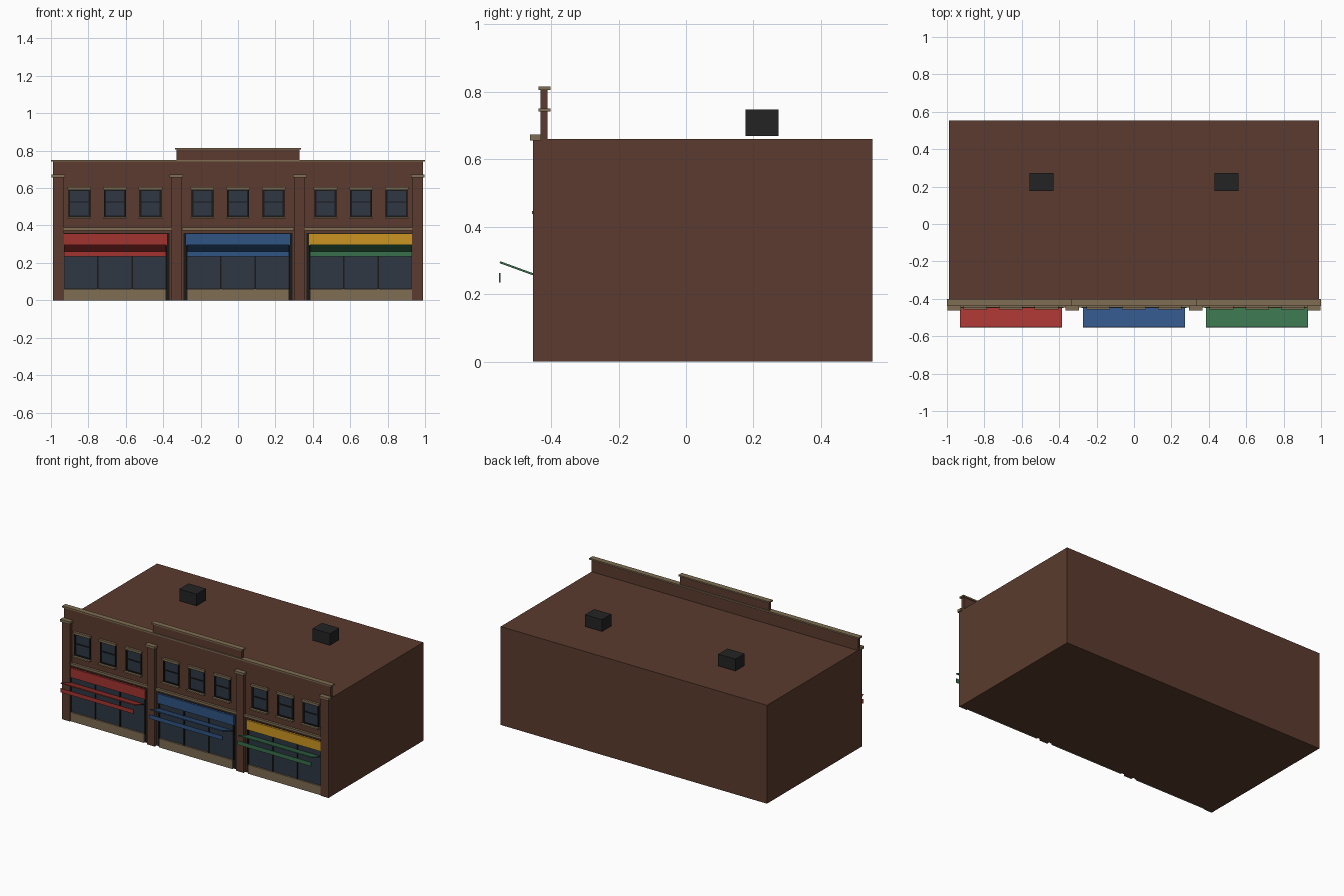
import bpy
import bmesh
import math
from mathutils import Matrix, Vector

cube = bpy.data.objects.get("Cube")
if cube:
    bpy.data.objects.remove(cube, do_unlink=True)


def material(name, *srgb):
    def linear(v):
        v /= 255
        return v / 12.92 if v <= 0.04045 else ((v + 0.055) / 1.055) ** 2.4
    color = [linear(v) for v in srgb] + [1]
    m = bpy.data.materials.new(name)
    m.use_nodes = True
    m.diffuse_color = color
    m.node_tree.nodes["Principled BSDF"].inputs["Base Color"].default_value = color
    return m


brick = material("brick", 91, 59, 46)
stone = material("tan stone", 126, 109, 82)
frame = material("dark frame", 26, 26, 27)
glass = material("glass", 46, 55, 68)
metal = material("roof unit metal", 36, 36, 36)
red = material("red", 162, 52, 47)
blue = material("blue", 48, 84, 132)
green = material("green", 56, 112, 76)
yellow = material("yellow", 203, 149, 33)


def boxes(name, mat, *spans):
    """One object made of boxes, each given as x, y and z ranges."""
    bm = bmesh.new()
    for span in spans:
        centre = Vector([(a + b) / 2 for a, b in span])
        size = Vector([b - a for a, b in span])
        bmesh.ops.create_cube(bm, size=1, matrix=Matrix.Translation(centre) @ Matrix.Diagonal(size).to_4x4())
    mesh = bpy.data.meshes.new(name)
    bm.to_mesh(mesh)
    bm.free()
    mesh.materials.append(mat)
    obj = bpy.data.objects.new(name, mesh)
    bpy.context.collection.objects.link(obj)
    return obj


def around(centre, half):
    return (centre - half, centre + half)


WALL = -0.432   # front face of the facade
BACK = -0.41    # rear face of the facade
EDGE = 0.988

# Building shell, parapet and copings
boxes("building_body", brick, ((-EDGE, EDGE), (BACK, 0.553), (0, 0.66)))
boxes("front_wall", brick, ((-EDGE, EDGE), (WALL, BACK), (0, 0.741)))
boxes("raised_parapet", brick, ((-0.33, 0.33), (WALL, BACK), (0.741, 0.806)))
cap_y = (-0.438, -0.402)
boxes("parapet_coping", stone, ((-1, 1), cap_y, (0.741, 0.751)))
boxes("raised_coping", stone, ((-0.338, 0.338), cap_y, (0.806, 0.815)))

# Pilasters with stone caps
for i, x in enumerate((-0.96, -0.33, 0.33, 0.96)):
    boxes(f"pilaster_{i + 1}", brick, (around(x, 0.029), (-0.453, WALL), (0, 0.656)))
    boxes(f"pilaster_cap_{i + 1}", stone, (around(x, 0.036), (-0.463, -0.43), (0.656, 0.673)))

# Rooftop units
for side, x in (("right", -0.495), ("left", 0.495)):
    boxes(f"roof_unit_{side}", metal, (around(x, 0.064), (0.176, 0.274), (0.669, 0.748)))


def upper_window(name, x):
    front = (-0.441, WALL)
    boxes(name + "_glass", glass, (around(x, 0.054), (-0.435, WALL), (0.448, 0.592)))
    boxes(name + "_frame", frame,
          (around(x - 0.054, 0.005), front, (0.446, 0.592)),
          (around(x + 0.054, 0.005), front, (0.446, 0.592)),
          (around(x, 0.054), front, (0.584, 0.592)),
          (around(x, 0.054), front, (0.446, 0.453)),
          (around(x, 0.054), front, around(0.525, 0.003)))
    boxes(name + "_lintel", stone, (around(x, 0.063), (-0.447, WALL), (0.592, 0.605)))
    boxes(name + "_sill", stone, (around(x, 0.063), (-0.457, WALL), (0.437, 0.446)))


def shop_bay(name, x, sign_mat, awning_mat):
    # Storefront: backing frame, bulkhead, glazing and mullions
    boxes(name + "_shop_frame", frame, (around(x, 0.291), (-0.436, WALL), (0, 0.36)))
    boxes(name + "_bulkhead", stone, (around(x, 0.272), (-0.447, -0.436), (0, 0.06)))
    boxes(name + "_shop_glass", glass, (around(x, 0.272), (-0.439, -0.436), (0.062, 0.29)))
    boxes(name + "_mullions", frame,
          *[(around(x + k * 0.0915, 0.004), (-0.445, -0.436), (0.06, 0.29)) for k in (-3, -1, 1, 3)])
    # Sign board and stone belt course
    boxes(name + "_sign_board", sign_mat, (around(x, 0.282), (-0.448, -0.436), (0.294, 0.358)))
    boxes(name + "_belt_course", stone, (around(x, 0.299), (-0.447, WALL), (0.374, 0.39)))
    # Awning panel tilted up and outward, with a hanging valance
    awning = boxes(name + "_awning", awning_mat, (around(0, 0.272), (-0.122, 0), (-0.003, 0.003)))
    awning.location = (x, -0.437, 0.253)
    awning.rotation_euler.x = math.radians(-20)
    boxes(name + "_valance", awning_mat, (around(x, 0.272), (-0.554, -0.55), (0.235, 0.262)))
    # Three upper windows
    for k in (-1, 0, 1):
        upper_window(f"{name}_window_{k + 2}", x + k * 0.19)


shop_bay("right_bay", -0.658, red, red)
shop_bay("middle_bay", 0, blue, blue)
shop_bay("left_bay", 0.658, yellow, green)
